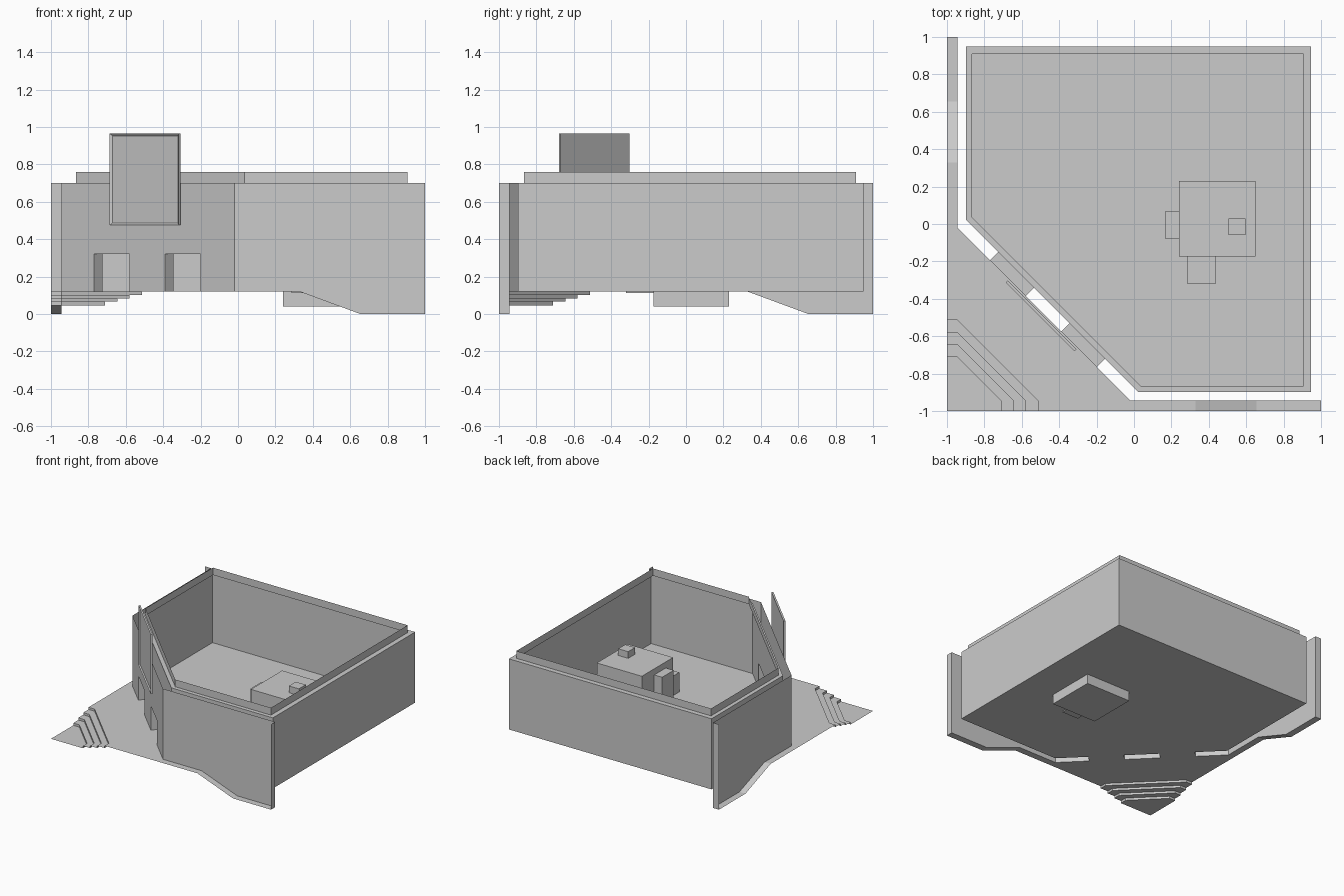
import bpy
import bmesh
from mathutils import Vector, Matrix

if "Cube" in bpy.data.objects:
    bpy.data.objects.remove(bpy.data.objects["Cube"])

FLOOR, DOOR, EAVE, TOP = 0.12, 0.32, 0.70, 0.76
OUT, INN = 0.945, 0.897            # outer wall face, inner shell face

grey = bpy.data.materials.new("plain_grey")
grey.diffuse_color = (0.6, 0.6, 0.6, 1)
grey.use_nodes = True
grey.node_tree.nodes["Principled BSDF"].inputs["Base Color"].default_value = grey.diffuse_color


def sheet(name, polys):
    """Open surface made of polygons."""
    bm = bmesh.new()
    for p in polys:
        bm.faces.new([bm.verts.new(v) for v in p])
    bmesh.ops.remove_doubles(bm, verts=bm.verts, dist=0.0005)
    me = bpy.data.meshes.new(name)
    bm.to_mesh(me)
    bm.free()
    ob = bpy.data.objects.new(name, me)
    me.materials.append(grey)
    bpy.context.collection.objects.link(ob)
    return ob


def box(name, lo, hi):
    bm = bmesh.new()
    lo, hi = Vector(lo), Vector(hi)
    bmesh.ops.create_cube(bm, size=1, matrix=Matrix.Translation((lo + hi) / 2)
                          @ Matrix.Diagonal((*(hi - lo), 1)))
    me = bpy.data.meshes.new(name)
    bm.to_mesh(me)
    bm.free()
    me.materials.append(grey)
    bpy.context.collection.objects.link(bpy.data.objects.new(name, me))


def flip(polys):
    """Mirror across the corner diagonal (swap x and y)."""
    return [[(y, x, z) for x, y, z in reversed(p)] for p in polys]


def upright(a, b, z0, z1):
    """Vertical quad from a to b."""
    return [(*a, z0), (*b, z0), (*b, z1), (*a, z1)]


# Paved corner with four steps down to the street corner
def step_line(d, z):
    return [(-d, -1, z), (-d, -OUT, z), (-OUT, -d, z), (-1, -d, z)]


rows = [0.512, 0.58, 0.645, 0.71]
levels = [FLOOR, 0.102, 0.084, 0.066, 0.047]
paving = [[(-1, 0.33, FLOOR), (-OUT, 0.33, FLOOR), (-OUT, -0.02, FLOOR), (-0.02, -OUT, FLOOR),
           (0.33, -OUT, FLOOR), (0.33, -1, FLOOR)] + step_line(rows[0], FLOOR)]
paving[0].reverse()
for i, d in enumerate(rows):
    hi, lo = step_line(d, levels[i]), step_line(d, levels[i + 1])
    for k in range(3):
        paving.append([lo[k + 1], lo[k], hi[k], hi[k + 1]])
    if i < 3:
        nxt = step_line(rows[i + 1], levels[i + 1])
        for k in range(3):
            paving.append([nxt[k + 1], nxt[k], lo[k], lo[k + 1]])
    else:
        paving.append([(-1, -1, levels[4])] + lo)
sheet("corner_paving", paving)

# Sloping kerbs, street walls and their end fins, on both street sides
kerb = [[(-1, 0.33, FLOOR), (-OUT, 0.33, FLOOR), (-OUT, 0.655, 0), (-1, 0.655, 0)],
        [(-1, 0.655, 0), (-OUT, 0.655, 0), (-OUT, 1, 0), (-1, 1, 0)]]
wall = [[(-OUT, 1, 0), (-OUT, 0.655, 0), (-OUT, 0.33, FLOOR), (-OUT, -0.02, FLOOR),
         (-OUT, -0.02, EAVE), (-OUT, 1, EAVE)]]
fin = [upright((-OUT, 1), (-1, 1), 0, EAVE)]
for side, f in (("left", lambda p: p), ("front", flip)):
    sheet(side + "_kerb", f(kerb))
    sheet(side + "_street_wall", f(wall))
    sheet(side + "_end_fin", f(fin))

# Diagonal entrance wall: outer and inner skins with two lined doorways
doors = [(-0.77, -0.58), (-0.39, -0.20)]


def skin(x0, x1, total):
    s = (total + 0.965) / 2
    pt = lambda x: (x, total - x)
    xs = [x0] + [x + s for d in doors for x in d] + [x1]
    out = []
    for i in range(5):
        a, b = pt(xs[i]), pt(xs[i + 1])
        out.append(upright(a, b, DOOR, EAVE))
        if i % 2 == 0:
            out.append(upright(a, b, FLOOR, DOOR))
    return out


sheet("entrance_wall_outer", skin(-OUT, -0.02, -0.965))
sheet("entrance_wall_inner", skin(-INN, 0.022, -0.875))
lining = []
for a, b in doors:
    pa, pb = (a, -0.965 - a), (b, -0.965 - b)
    qa, qb = (pa[0] + 0.045, pa[1] + 0.045), (pb[0] + 0.045, pb[1] + 0.045)
    lining += [upright(pa, qa, FLOOR, DOOR), upright(qb, pb, FLOOR, DOOR),
               [(*p, FLOOR) for p in (pa, pb, qb, qa)],
               [(*p, DOOR) for p in (qa, qb, pb, pa)]]
sheet("doorway_lining", lining)

# Building shell: floor, remaining walls, ledge and parapet
ring = [(-INN, 0.022), (0.022, -INN), (0.945, -INN), (0.945, 0.95), (-INN, 0.95)]
cap = [(-0.865, 0.035), (0.035, -0.865), (0.905, -0.865), (0.905, 0.91), (-0.865, 0.91)]
sheet("floor", [[(*p, FLOOR) for p in ring]])
sheet("building_walls", [upright(ring[i], ring[(i + 1) % 5], FLOOR, EAVE) for i in range(1, 5)])
parapet = []
for i in range(5):
    j = (i + 1) % 5
    parapet.append([(*ring[i], EAVE), (*ring[j], EAVE), (*cap[j], EAVE), (*cap[i], EAVE)])
    parapet.append(upright(cap[i], cap[j], EAVE, TOP))
sheet("parapet", parapet)

# Air handling unit and its attached boxes
box("unit_body", (0.24, -0.175, 0.04), (0.65, 0.23, 0.47))
box("unit_vent", (0.505, -0.06, 0.47), (0.595, 0.03, 0.525))
box("unit_side_box", (0.168, -0.08, 0.14), (0.24, 0.07, 0.42))
box("unit_front_box", (0.285, -0.32, 0.112), (0.435, -0.175, 0.28))

# Sign board: frame around a recessed panel, parallel to the entrance wall
bm = bmesh.new()
bmesh.ops.create_cube(bm, size=1, matrix=Matrix.Diagonal((0.52, 0.014, 0.49, 1)))
bm.normal_update()
face = min(bm.faces, key=lambda f: f.normal.y)
bmesh.ops.inset_region(bm, faces=[face], thickness=0.017)
bmesh.ops.translate(bm, verts=face.verts, vec=(0, 0.009, 0))
bmesh.ops.transform(bm, verts=bm.verts, matrix=Matrix.Translation((-0.497, -0.491, 0.72))
                    @ Matrix.Rotation(-0.7854, 4, 'Z'))
me = bpy.data.meshes.new("sign_board")
bm.to_mesh(me)
bm.free()
me.materials.append(grey)
bpy.context.collection.objects.link(bpy.data.objects.new("sign_board", me))
